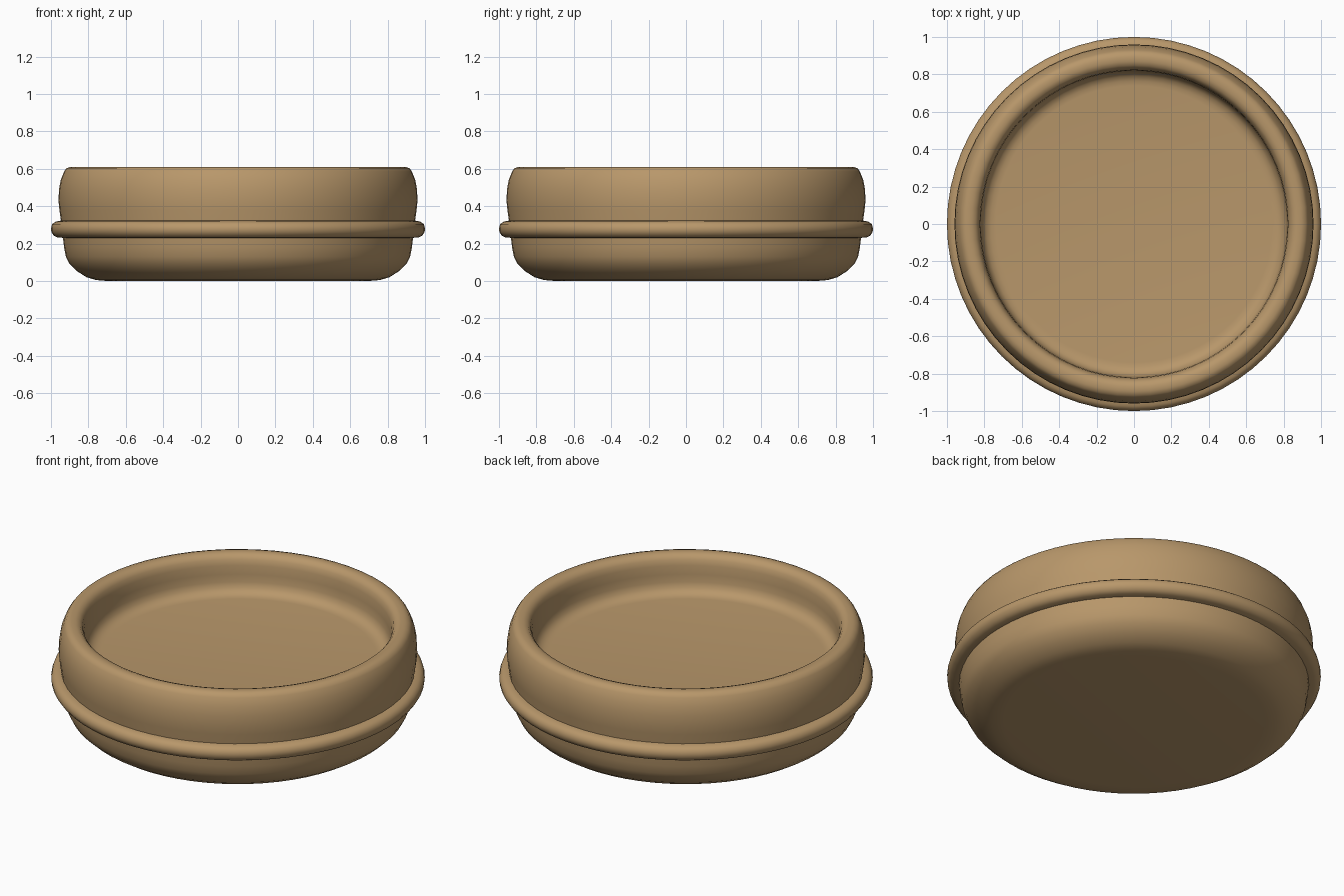
import bpy, bmesh, math
from mathutils import Matrix, Vector

if "Cube" in bpy.data.objects:
    bpy.data.objects.remove(bpy.data.objects["Cube"], do_unlink=True)

clay = bpy.data.materials.new("tan_clay")
clay.use_nodes = True
clay.diffuse_color = (0.48, 0.31, 0.145, 1)
clay.node_tree.nodes["Principled BSDF"].inputs["Base Color"].default_value = clay.diffuse_color

SEGMENTS = 64


def lathe(name, profile, closed):
    """Spin an (r, z) profile around the vertical axis."""
    bm = bmesh.new()
    verts = [bm.verts.new((r, 0, z)) for r, z in profile]
    pairs = list(zip(verts, verts[1:]))
    if closed:
        pairs.append((verts[-1], verts[0]))
    edges = [bm.edges.new(p) for p in pairs]
    bmesh.ops.spin(bm, geom=verts + edges, cent=(0, 0, 0), axis=(0, 0, 1),
                   angle=math.tau, steps=SEGMENTS, use_merge=True)
    bmesh.ops.remove_doubles(bm, verts=bm.verts, dist=0.0005)
    if not closed:
        # flat discs close the underside and the floor of the recess
        bmesh.ops.holes_fill(bm, edges=[e for e in bm.edges if e.is_boundary], sides=0)
    bmesh.ops.recalc_face_normals(bm, faces=bm.faces)
    mesh = bpy.data.meshes.new(name)
    bm.to_mesh(mesh)
    bm.free()
    mesh.materials.append(clay)
    obj = bpy.data.objects.new(name, mesh)
    bpy.context.collection.objects.link(obj)
    bpy.ops.object.select_all(action='DESELECT')
    obj.select_set(True)
    bpy.context.view_layer.objects.active = obj
    bpy.ops.object.shade_smooth_by_angle(angle=math.radians(50))
    return obj


# Dish body: underside, rounded foot, bulging wall, rim, recess
lathe("dish_body", [
    (0.70, 0.0), (0.76, 0.005), (0.81, 0.02), (0.86, 0.052), (0.90, 0.09),
    (0.92, 0.13), (0.93, 0.18), (0.937, 0.24), (0.945, 0.31),
    (0.955, 0.38), (0.96, 0.43), (0.957, 0.49), (0.948, 0.54),
    (0.93, 0.585), (0.917, 0.603), (0.895, 0.61), (0.87, 0.61),
    (0.848, 0.602), (0.832, 0.582), (0.824, 0.55), (0.82, 0.50),
    (0.818, 0.455), (0.808, 0.425), (0.79, 0.405), (0.765, 0.395), (0.74, 0.392),
], closed=False)

# Raised band around the wall
lathe("raised_band", [
    (0.92, 0.23), (0.965, 0.232), (0.985, 0.242), (0.998, 0.262), (1.0, 0.282),
    (0.993, 0.304), (0.975, 0.317), (0.95, 0.322), (0.92, 0.322),
], closed=True)
